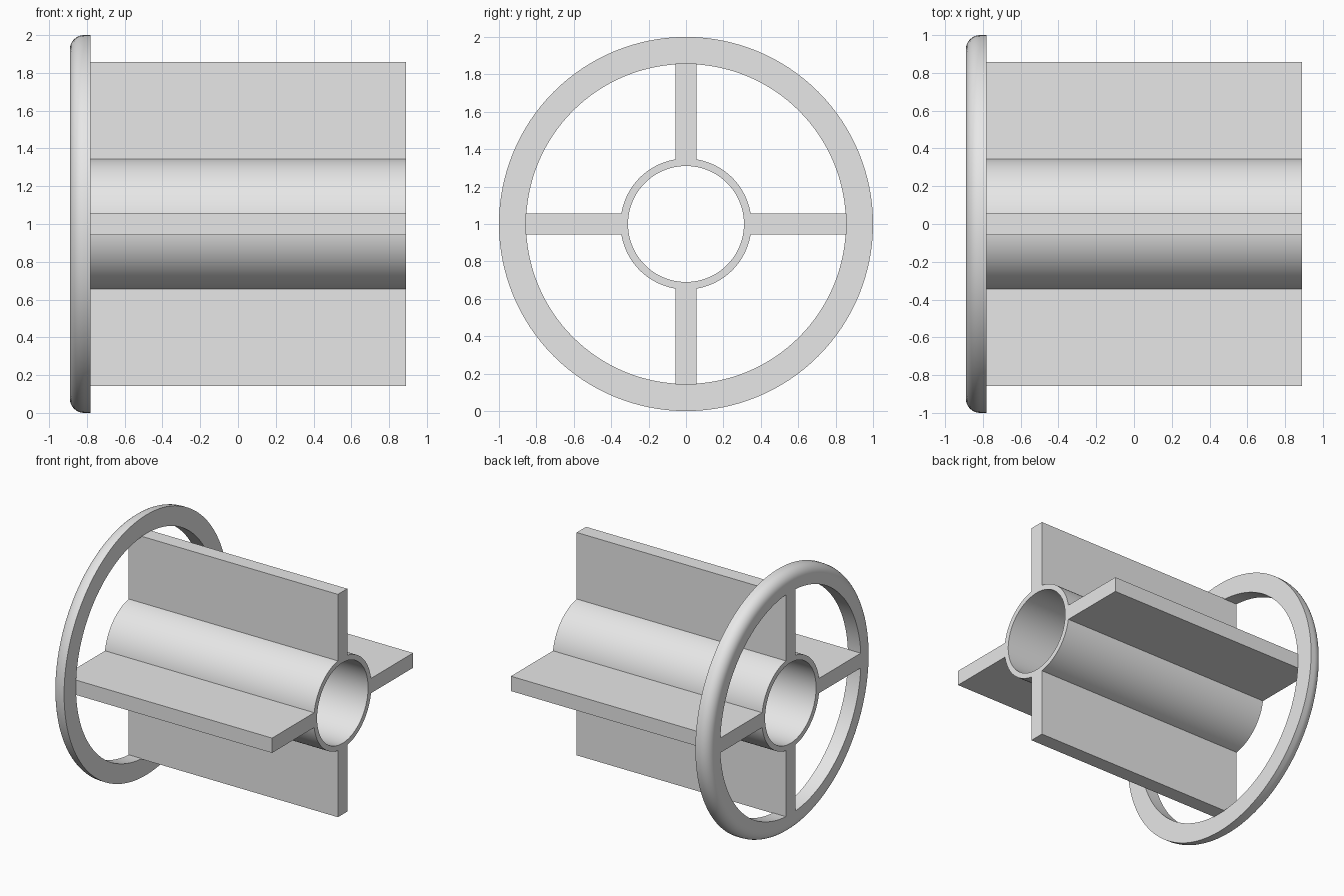
import bpy
import bmesh
from math import cos, sin, pi, radians
from mathutils import Matrix, Vector

cube = bpy.data.objects.get("Cube")
if cube:
    bpy.data.objects.remove(cube, do_unlink=True)

X0, X1 = -0.89, 0.89          # ends of the model along its axis
RING_X = -0.78                # inner face of the ring
RING_R, RING_HOLE = 1.0, 0.855
TUBE_R, TUBE_HOLE = 0.35, 0.31
FIN_T, FIN_IN, FIN_OUT = 0.114, 0.344, 0.857
ROUND = 0.075
CENTRE = Vector((0, 0, 1))
STEPS = 128

grey = bpy.data.materials.new("light grey")
grey.use_nodes = True
colour = (0.8, 0.8, 0.8, 1)
grey.diffuse_color = colour
grey.node_tree.nodes["Principled BSDF"].inputs["Base Color"].default_value = colour


def finish(name, bm):
    """Turn a bmesh into a named object with smooth shading and sharp edges."""
    bmesh.ops.recalc_face_normals(bm, faces=bm.faces)
    mesh = bpy.data.meshes.new(name)
    bm.to_mesh(mesh)
    bm.free()
    mesh.materials.append(grey)
    obj = bpy.data.objects.new(name, mesh)
    obj.location = CENTRE
    bpy.context.collection.objects.link(obj)
    bpy.ops.object.select_all(action="DESELECT")
    obj.select_set(True)
    bpy.context.view_layer.objects.active = obj
    bpy.ops.object.shade_smooth_by_angle(angle=radians(30))
    return obj


def lathe(name, profile):
    """Revolve a closed (x, radius) profile around the x axis."""
    bm = bmesh.new()
    verts = [bm.verts.new((x, 0, r)) for x, r in profile]
    edges = [bm.edges.new((v, verts[i - 1])) for i, v in enumerate(verts)]
    bmesh.ops.spin(bm, geom=verts + edges, cent=(0, 0, 0), axis=(1, 0, 0),
                   angle=2 * pi, steps=STEPS, use_merge=True)
    bmesh.ops.remove_doubles(bm, verts=bm.verts, dist=1e-5)
    return finish(name, bm)


# Ring with a rounded outer rim on its end face
arc = [(X0 + ROUND * (1 - cos(a)), RING_R - ROUND * (1 - sin(a)))
       for a in (i * pi / 16 for i in range(9))]
lathe("end_ring", [(X0, RING_HOLE)] + arc + [(RING_X, RING_R), (RING_X, RING_HOLE)])

# Open central tube
lathe("central_tube", [(X0, TUBE_HOLE), (X0, TUBE_R), (X1, TUBE_R), (X1, TUBE_HOLE)])

# Four fins joining the tube to the ring
size = Matrix.Diagonal((X1 - X0, FIN_T, FIN_OUT - FIN_IN, 1))
lift = Matrix.Translation((0, 0, (FIN_IN + FIN_OUT) / 2))
for i, side in enumerate(("top", "right", "bottom", "left")):
    bm = bmesh.new()
    turn = Matrix.Rotation(i * pi / 2, 4, "X")
    bmesh.ops.create_cube(bm, size=1, matrix=turn @ lift @ size)
    finish(side + "_fin", bm)
